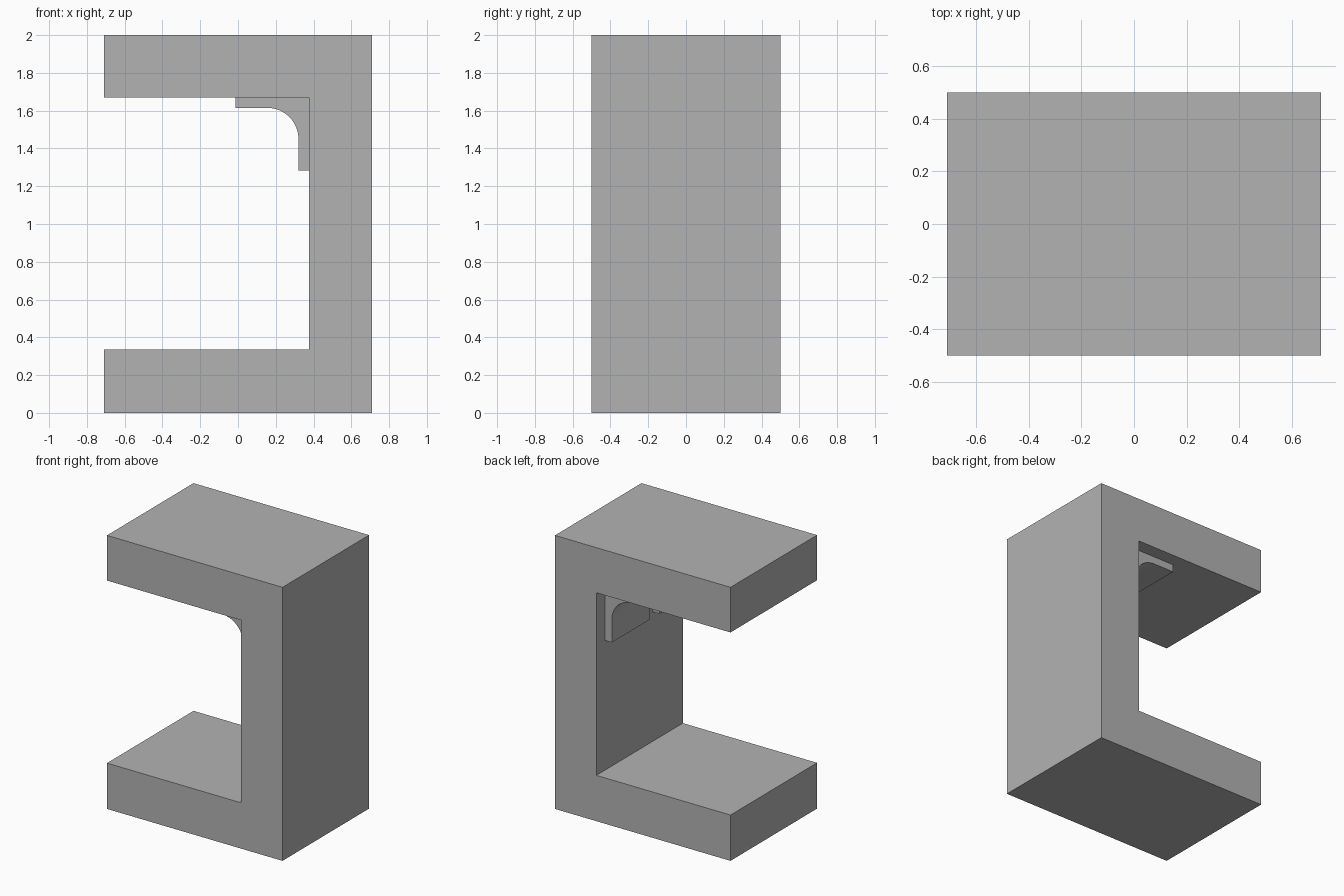
import bpy, bmesh, math

cube = bpy.data.objects.get("Cube")
if cube:
    bpy.data.objects.remove(cube, do_unlink=True)

GREY = (0.45, 0.45, 0.45, 1)
mat = bpy.data.materials.new("plain_grey")
mat.use_nodes = True
mat.diffuse_color = GREY
mat.node_tree.nodes["Principled BSDF"].inputs["Base Color"].default_value = GREY


def extrude_profile(name, profile, y0, y1):
    """Extrude an (x, z) outline along y."""
    bm = bmesh.new()
    face = bm.faces.new([bm.verts.new((x, y0, z)) for x, z in profile])
    ext = bmesh.ops.extrude_face_region(bm, geom=[face])
    moved = [v for v in ext["geom"] if isinstance(v, bmesh.types.BMVert)]
    bmesh.ops.translate(bm, verts=moved, vec=(0, y1 - y0, 0))
    bmesh.ops.recalc_face_normals(bm, faces=bm.faces)
    mesh = bpy.data.meshes.new(name)
    bm.to_mesh(mesh)
    bm.free()
    mesh.materials.append(mat)
    obj = bpy.data.objects.new(name, mesh)
    bpy.context.collection.objects.link(obj)
    bpy.ops.object.select_all(action="DESELECT")
    obj.select_set(True)
    bpy.context.view_layer.objects.active = obj
    bpy.ops.object.shade_smooth_by_angle(angle=math.radians(30))
    return obj


# C-shaped body: base, upright wall and overhanging top
HALF_X, HALF_Y, HEIGHT = 0.71, 0.5, 2.0
WALL_X, FLOOR_Z, CEIL_Z = 0.375, 0.335, 1.67
extrude_profile("c_frame", [
    (-HALF_X, 0), (HALF_X, 0), (HALF_X, HEIGHT), (-HALF_X, HEIGHT),
    (-HALF_X, CEIL_Z), (WALL_X, CEIL_Z), (WALL_X, FLOOR_Z), (-HALF_X, FLOOR_Z),
], -HALF_Y, HALF_Y)

# Filleted corner brackets under the top
THICK, REACH, RADIUS, STEPS = 0.055, 0.387, 0.165, 16
leg_x, arm_z = WALL_X - THICK, CEIL_Z - THICK
angles = [math.pi / 2 * i / STEPS for i in range(STEPS + 1)]
fillet = [(leg_x - RADIUS + RADIUS * math.cos(a),
           arm_z - RADIUS + RADIUS * math.sin(a)) for a in angles]
bracket = [(WALL_X, CEIL_Z), (WALL_X, CEIL_Z - REACH), (leg_x, CEIL_Z - REACH),
           *fillet, (WALL_X - REACH, arm_z), (WALL_X - REACH, CEIL_Z)]
extrude_profile("rear_bracket", bracket, -0.04, 0.4)
extrude_profile("front_bracket", bracket, -0.4, -0.15)
